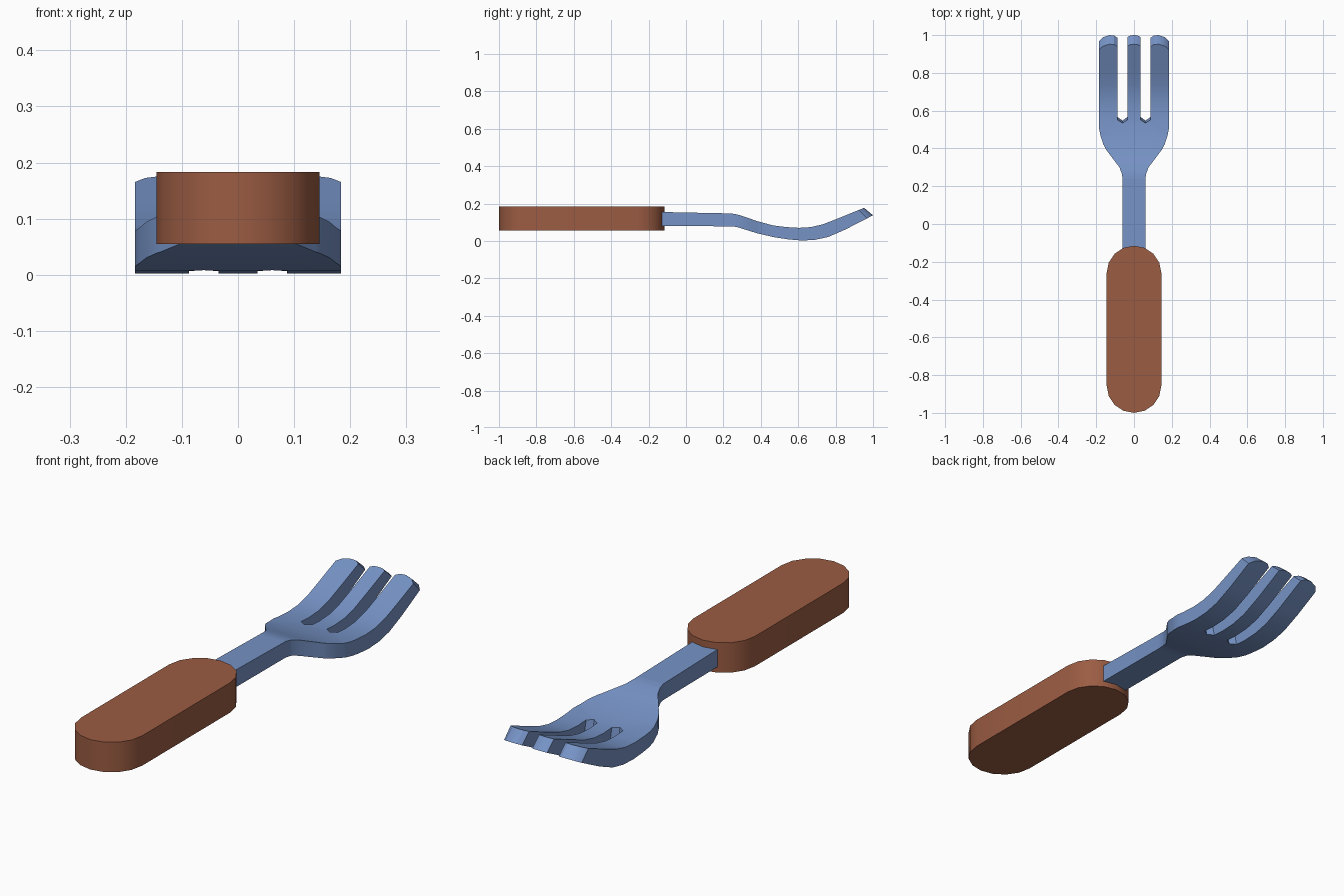
import bpy, bmesh, math
from mathutils import Vector

if "Cube" in bpy.data.objects:
    bpy.data.objects.remove(bpy.data.objects["Cube"])


def material(name, color):
    m = bpy.data.materials.new(name)
    m.diffuse_color = (*color, 1)
    m.use_nodes = True
    m.node_tree.nodes["Principled BSDF"].inputs["Base Color"].default_value = m.diffuse_color
    return m


def plate(outline, z0, z1, cuts=()):
    """Extruded flat outline, optionally sliced across y."""
    bm = bmesh.new()
    face = bm.faces.new([bm.verts.new((x, y, z0)) for x, y in outline])
    ext = bmesh.ops.extrude_face_region(bm, geom=[face], use_keep_orig=True)
    top = [g for g in ext["geom"] if isinstance(g, bmesh.types.BMVert)]
    bmesh.ops.translate(bm, verts=top, vec=(0, 0, z1 - z0))
    if cuts:
        bmesh.ops.triangulate(bm, faces=[f for f in bm.faces if len(f.verts) > 4])
    for y in cuts:
        bmesh.ops.bisect_plane(bm, geom=bm.verts[:] + bm.edges[:] + bm.faces[:],
                               plane_co=(0, y, 0), plane_no=(0, 1, 0), dist=1e-5)
    return bm


def finish(bm, name, mat):
    bmesh.ops.recalc_face_normals(bm, faces=bm.faces[:])
    me = bpy.data.meshes.new(name)
    bm.to_mesh(me)
    bm.free()
    me.materials.append(mat)
    ob = bpy.data.objects.new(name, me)
    bpy.context.collection.objects.link(ob)
    bpy.ops.object.select_all(action='DESELECT')
    ob.select_set(True)
    bpy.context.view_layer.objects.active = ob
    bpy.ops.object.shade_smooth_by_angle(angle=math.radians(30))
    return ob


blue = material("blue_metal", (0.18, 0.29, 0.56))
brown = material("brown_wood", (0.33, 0.108, 0.056))

# Handle: a slab with two rounded ends
R, N = 0.145, 8
ends = []
for start, cy in ((0, -0.26), (math.pi, -0.855)):
    for i in range(N + 1):
        a = start + math.pi * i / N
        ends.append((R * math.cos(a), cy + R * math.sin(a)))
finish(plate(ends, 0.055, 0.183), "handle", brown)

# Fork outline: right half, mirrored to the left
half = [(0.06, -0.15), (0.06, 0.235), (0.064, 0.265), (0.077, 0.30), (0.115, 0.35),
        (0.145, 0.39), (0.163, 0.425), (0.178, 0.475), (0.184, 0.51),
        (0.184, 0.968), (0.165, 0.988), (0.13, 1.0), (0.105, 0.998), (0.087, 0.985),
        (0.087, 0.566), (0.061, 0.548), (0.035, 0.566),
        (0.035, 0.99), (0.018, 0.998)]
outline = half + [(0, 1.0)] + [(-x, y) for x, y in reversed(half)]

# Side profile rows: y, bottom z, top z, y shift of the top surface
rows = [(-0.15, 0.08, 0.155, 0), (0.24, 0.078, 0.147, 0), (0.27, 0.075, 0.142, 0),
        (0.30, 0.066, 0.134, 0), (0.38, 0.041, 0.106, 0), (0.47, 0.020, 0.083, -0.005),
        (0.55, 0.008, 0.074, -0.014), (0.62, 0.002, 0.070, -0.016),
        (0.69, 0.006, 0.074, -0.02), (0.76, 0.021, 0.090, -0.025),
        (0.85, 0.060, 0.122, -0.033), (1.0, 0.137, 0.177, -0.048)]


def bend(v):
    for a, b in zip(rows, rows[1:]):
        if v.y <= b[0] + 1e-6:
            break
    f = (v.y - a[0]) / (b[0] - a[0])
    _, lo, hi, dy = (p + (q - p) * f for p, q in zip(a, b))
    return Vector((v.x, v.y + dy * v.z, lo + (hi - lo) * v.z))


bm = plate(outline, 0, 1, [r[0] for r in rows[1:-1]])
for v in bm.verts:
    v.co = bend(v.co)
finish(bm, "fork_head", blue)
